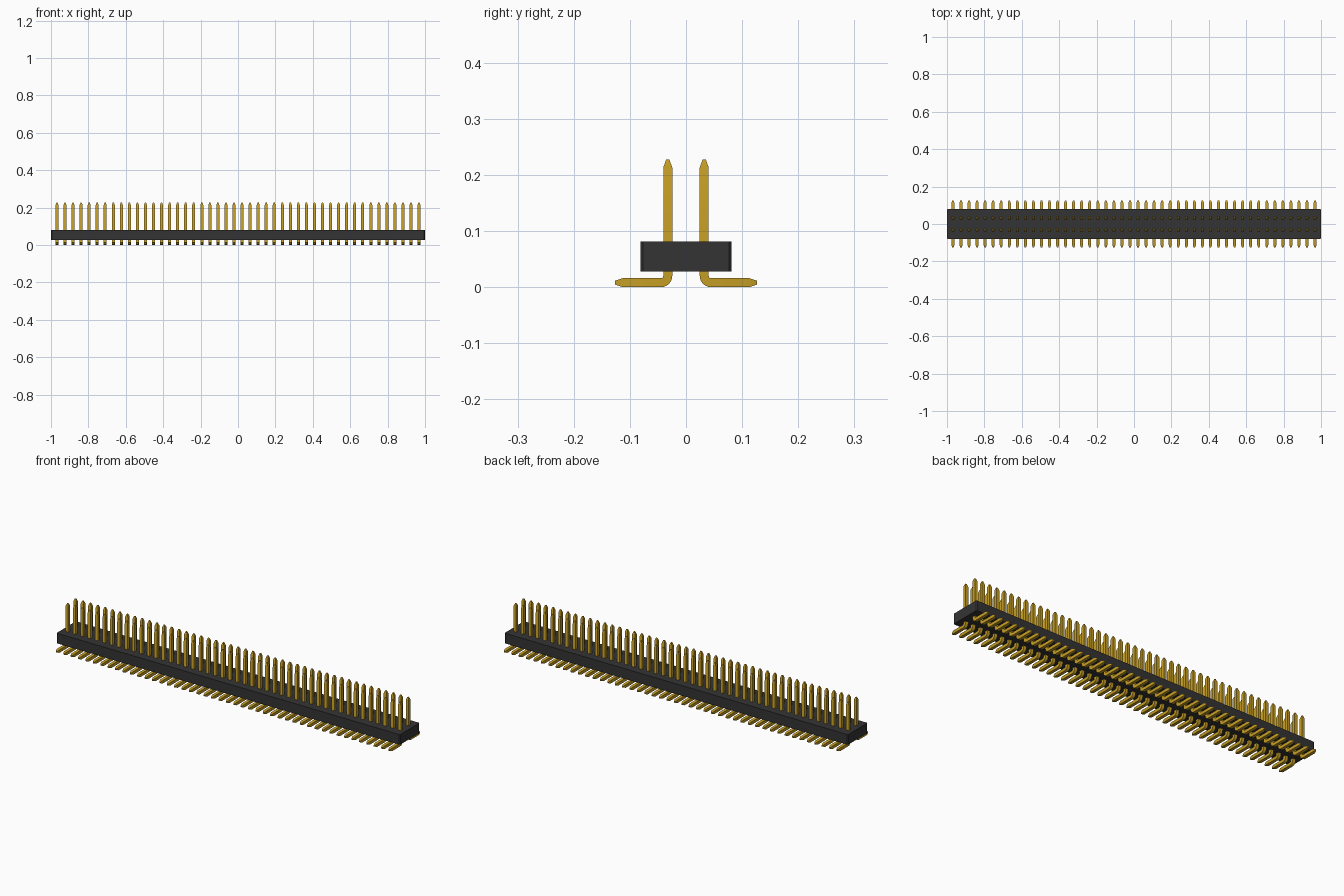
import bpy, bmesh, math
from mathutils import Vector

cube = bpy.data.objects.get("Cube")
if cube:
    bpy.data.objects.remove(cube, do_unlink=True)

PINS = 46            # pins per row
FIRST_X = -0.968     # first pin centre
PITCH = -2 * FIRST_X / (PINS - 1)
ROW_Y = 0.0325       # row centre
HALF = 0.008         # half pin thickness
BEND = 0.012         # centreline bend radius


def material(name, rgb):
    m = bpy.data.materials.new(name)
    m.use_nodes = True
    m.diffuse_color = (*rgb, 1)
    m.node_tree.nodes["Principled BSDF"].inputs["Base Color"].default_value = (*rgb, 1)
    return m


def finish(name, bm, mat):
    bmesh.ops.recalc_face_normals(bm, faces=bm.faces[:])
    mesh = bpy.data.meshes.new(name)
    bm.to_mesh(mesh)
    bm.free()
    mesh.materials.append(mat)
    ob = bpy.data.objects.new(name, mesh)
    bpy.context.collection.objects.link(ob)
    return ob


black = material("black plastic", (0.034, 0.034, 0.034))
gold = material("gold metal", (0.56, 0.34, 0.018))

# Insulating bar: rectangle with chamfered vertical corners, extruded upward
X, Y, C, Z0, Z1 = 1.0, 0.0815, 0.005, 0.028, 0.081
outline = [(X, Y - C), (X - C, Y), (C - X, Y), (-X, Y - C),
           (-X, C - Y), (C - X, -Y), (X - C, -Y), (X, C - Y)]
bm = bmesh.new()
base = bm.faces.new([bm.verts.new((x, y, Z0)) for x, y in outline])
top = bmesh.ops.extrude_face_region(bm, geom=[base], use_keep_orig=True)
bmesh.ops.translate(bm, vec=(0, 0, Z1 - Z0),
                    verts=[v for v in top["geom"] if isinstance(v, bmesh.types.BMVert)])
finish("header_body", bm, black)

# Pin stations: y, z, turn angle (0 = down, 90 degrees = outward), half size
stations = [(ROW_Y, 0.2275, 0, 0.003), (ROW_Y, 0.213, 0, HALF)]
for i in range(7):
    a = math.radians(15 * i)
    stations.append((ROW_Y + BEND * (1 - math.cos(a)),
                     HALF + BEND * (1 - math.sin(a)), a, HALF))
stations += [(0.113, HALF, math.pi / 2, HALF), (0.1265, HALF, math.pi / 2, 0.0035)]

# Bent square pin swept through the stations
bm = bmesh.new()
rings = []
for y, z, a, h in stations:
    normal = Vector((0, math.cos(a), math.sin(a)))
    centre = Vector((FIRST_X, y, z))
    rings.append([bm.verts.new(centre + Vector((sx * h, 0, 0)) + normal * sn * h)
                  for sx, sn in ((-1, -1), (1, -1), (1, 1), (-1, 1))])
for r, s in zip(rings, rings[1:]):
    for k in range(4):
        n = (k + 1) % 4
        bm.faces.new((r[k], r[n], s[n], s[k]))
bm.faces.new(rings[0])
bm.faces.new(rings[-1])
pins = finish("contact_pins", bm, gold)

# Smooth the bend, keep the square edges sharp
bpy.ops.object.select_all(action='DESELECT')
pins.select_set(True)
bpy.context.view_layer.objects.active = pins
bpy.ops.object.shade_smooth_by_angle(angle=math.radians(20))

# Repeat along the bar and mirror to the front row
arr = pins.modifiers.new("row", 'ARRAY')
arr.count = PINS
arr.use_relative_offset = False
arr.use_constant_offset = True
arr.constant_offset_displace = (PITCH, 0, 0)
mir = pins.modifiers.new("second row", 'MIRROR')
mir.use_axis = (False, True, False)
mir.use_mirror_merge = False
